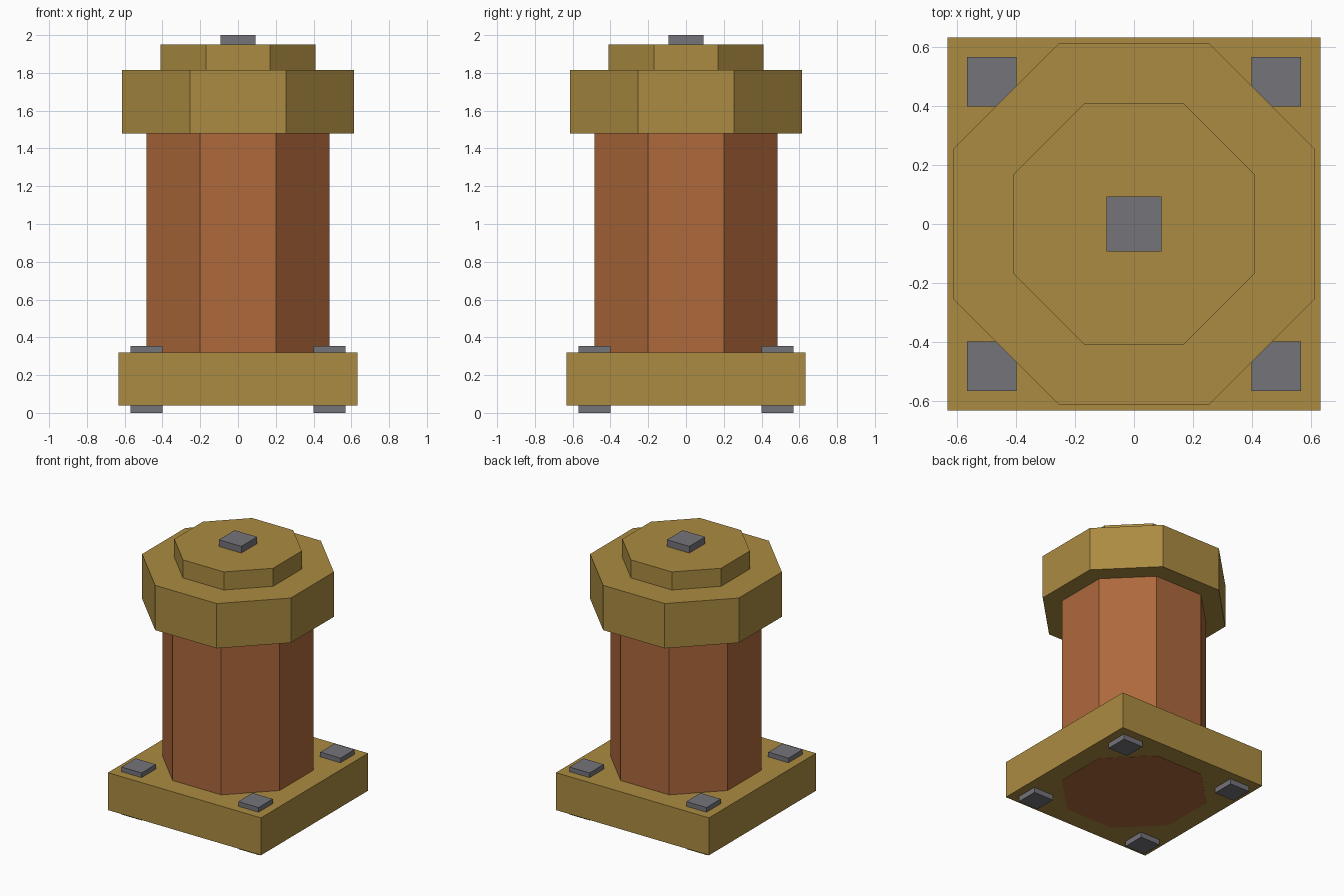
import bpy, math

if "Cube" in bpy.data.objects:
    bpy.data.objects.remove(bpy.data.objects["Cube"])


def material(name, color):
    m = bpy.data.materials.new(name)
    m.diffuse_color = (*color, 1.0)
    m.use_nodes = True
    m.node_tree.nodes["Principled BSDF"].inputs["Base Color"].default_value = m.diffuse_color
    return m


BRASS = material("aged_brass", (0.41, 0.26, 0.053))
COPPER = material("copper_brown", (0.42, 0.14, 0.044))
STEEL = material("bolt_grey", (0.175, 0.175, 0.195))


def prism(name, sides, apothem, z0, z1, mat, x=0, y=0):
    """Upright prism with flat sides facing the axes."""
    bpy.ops.mesh.primitive_cylinder_add(
        vertices=sides, radius=apothem / math.cos(math.pi / sides),
        depth=z1 - z0, location=(x, y, (z0 + z1) / 2),
        rotation=(0, 0, math.pi / sides))
    ob = bpy.context.object
    ob.name = name
    bpy.ops.object.transform_apply(location=False, rotation=True, scale=False)
    ob.data.materials.append(mat)
    return ob


# Square base plate and octagonal column, whose foot shows underneath
prism("base_plate", 4, 0.633, 0.04, 0.32, BRASS)
prism("column", 8, 0.485, 0.038, 1.50, COPPER)

# Stepped octagonal cap
prism("cap", 8, 0.615, 1.48, 1.815, BRASS)
prism("cap_step", 8, 0.409, 1.80, 1.95, BRASS)

# Square bolts: one on top, four through the base corners
prism("top_bolt", 4, 0.093, 1.94, 2.0, STEEL)
for i, (sx, sy) in enumerate(((-1, -1), (1, -1), (1, 1), (-1, 1))):
    prism(f"corner_bolt_{i + 1}", 4, 0.084, 0.0, 0.355, STEEL,
          sx * 0.484, sy * 0.484)
